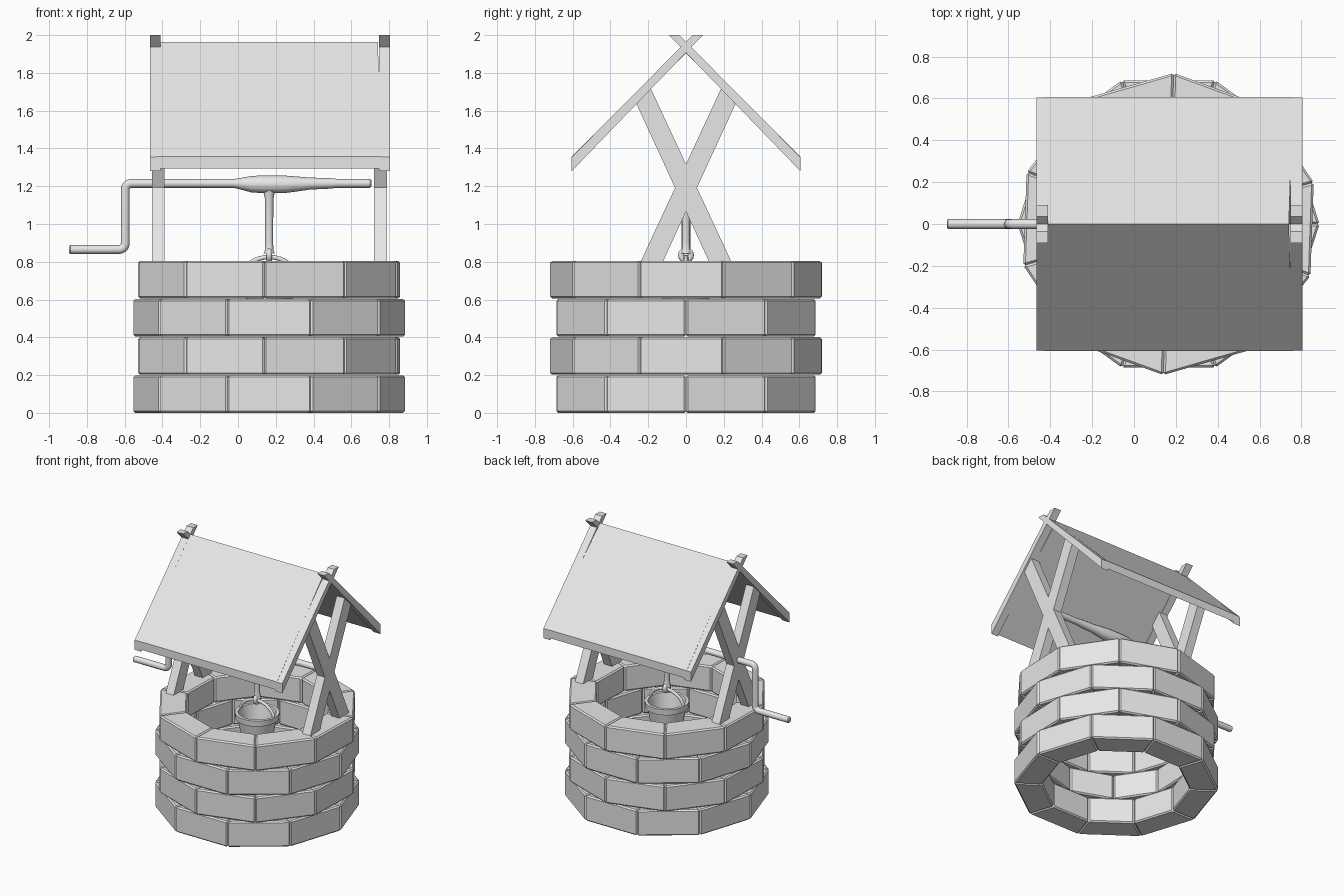
import bpy, bmesh, math
from mathutils import Vector

if "Cube" in bpy.data.objects:
    bpy.data.objects.remove(bpy.data.objects["Cube"], do_unlink=True)

CX = 0.165  # centre of the stone shaft

grey = bpy.data.materials.new("plain_grey")
grey.use_nodes = True
grey.diffuse_color = (0.8, 0.8, 0.8, 1)
grey.node_tree.nodes["Principled BSDF"].inputs["Base Color"].default_value = (0.8, 0.8, 0.8, 1)


def finish(name, bm, smooth=False):
    bmesh.ops.recalc_face_normals(bm, faces=bm.faces)
    mesh = bpy.data.meshes.new(name)
    bm.to_mesh(mesh)
    bm.free()
    mesh.materials.append(grey)
    obj = bpy.data.objects.new(name, mesh)
    bpy.context.collection.objects.link(obj)
    if smooth:
        shade(obj)
    return obj


def shade(obj):
    bpy.ops.object.select_all(action="DESELECT")
    obj.select_set(True)
    bpy.context.view_layer.objects.active = obj
    bpy.ops.object.shade_smooth_by_angle(angle=math.radians(40))


def prism(bm, points, depth):
    """Extrude a closed outline by a vector."""
    face = bm.faces.new([bm.verts.new(p) for p in points])
    out = bmesh.ops.extrude_face_region(bm, geom=[face])
    verts = [v for v in out["geom"] if isinstance(v, bmesh.types.BMVert)]
    bmesh.ops.translate(bm, verts=verts, vec=Vector(depth))


def beam(name, profile, x0, x1, side):
    """Side profile in y and z, mirrored by side, running from x0 to x1."""
    bm = bmesh.new()
    prism(bm, [(x0, y * side, z) for y, z in profile], (x1 - x0, 0, 0))
    return finish(name, bm)


def tube(name, points, radius, cyclic=False):
    """Round tube along points (x, z, radius factor) in the y = 0 plane."""
    cu = bpy.data.curves.new(name, "CURVE")
    cu.dimensions = "3D"
    cu.bevel_depth = radius
    cu.bevel_resolution = 4
    cu.use_fill_caps = True
    sp = cu.splines.new("POLY")
    sp.points.add(len(points) - 1)
    for p, (x, z, r) in zip(sp.points, points):
        p.co = (x, 0, z, 1)
        p.radius = r
    obj = bpy.data.objects.new(name, cu)
    bpy.context.collection.objects.link(obj)
    bpy.ops.object.select_all(action="DESELECT")
    obj.select_set(True)
    bpy.context.view_layer.objects.active = obj
    bpy.ops.object.convert(target="MESH")
    obj = bpy.context.view_layer.objects.active
    obj.data.materials.clear()
    obj.data.materials.append(grey)
    shade(obj)


def bend(cx, cz, r, a0, a1, steps=5):
    angles = [math.radians(a0 + (a1 - a0) * i / steps) for i in range(steps + 1)]
    return [(cx + r * math.cos(a), cz + r * math.sin(a), 1) for a in angles]


# Four courses of ten wedge stones, alternate courses turned
OUTER, INNER, PITCH = 0.722, 0.52, 0.202
for course in range(4):
    bm = bmesh.new()
    turn = 16 if course % 2 else 0
    for i in range(10):
        a, b = (math.radians(turn + 36 * k) for k in (i, i + 1))
        corners = [(OUTER, a), (OUTER, b), (INNER, b), (INNER, a)]
        prism(bm, [(CX + r * math.cos(t), r * math.sin(t), course * PITCH)
                   for r, t in corners], (0, 0, PITCH - 0.003))
    stones = finish(f"stone_course_{course + 1}", bm)
    bev = stones.modifiers.new("worn_edges", "BEVEL")
    bev.width = 0.01
    bev.segments = 1

# Crossed legs, rafters and roof panels
LEG = [(-0.245, 0.79), (-0.127, 0.79), (0.262, 1.635), (0.185, 1.715)]
RAFTER = [(-0.605, 1.28), (-0.605, 1.355), (0.035, 2.0), (0.09, 2.0)]
PANEL = [(-0.606, 1.295), (-0.606, 1.357), (0, 1.963), (0, 1.905)]
for side, where in ((1, "front"), (-1, "back")):
    for x0, x1, end in ((-0.456, -0.388, "right"), (0.72, 0.79, "left")):
        beam(f"{where}_{end}_leg", LEG, x0, x1, side)
    for x0, x1, end in ((-0.467, -0.41, "right"), (0.747, 0.805, "left")):
        beam(f"{where}_{end}_rafter", RAFTER, x0, x1, side)
    panel = beam(f"{where}_roof_panel", PANEL, CX - 0.575, CX + 0.575, side)
    for v in panel.data.vertices:  # panels widen toward the eaves
        if abs(v.co.y) > 0.5:
            v.co.x += math.copysign(0.02, v.co.x - CX)

# Axle with wound middle, and its bent crank handle
crank = [(-0.895, 0.865, 0.7), (-0.888, 0.865, 1)]
crank += bend(-0.63, 0.898, 0.033, -90, 0)
crank += bend(-0.564, 1.182, 0.033, 180, 90)
crank += [(-0.02, 1.215, 1), (0.02, 1.213, 1.35), (0.07, 1.211, 1.85), (0.14, 1.21, 2.0),
          (0.24, 1.21, 2.0), (0.31, 1.212, 1.7), (0.38, 1.214, 1.35), (0.48, 1.215, 1.2),
          (0.53, 1.215, 1), (0.698, 1.215, 1), (0.706, 1.215, 0.7)]
tube("crank_axle", crank, 0.0235)

# Rope and the tie ring around the bucket handle
tube("rope", [(CX, 1.2, 1.7), (CX, 1.165, 1.4), (CX, 1.13, 1.05), (CX, 0.9, 1),
              (CX, 0.86, 1.1), (CX, 0.845, 1.4)], 0.021)
bpy.ops.mesh.primitive_torus_add(location=(CX, 0, 0.835), rotation=(0, math.pi / 2, 0),
                                 major_radius=0.026, minor_radius=0.016,
                                 major_segments=16, minor_segments=10)
ring = bpy.context.object
ring.name = "tie_ring"
ring.data.materials.append(grey)
shade(ring)

# Bucket handle arch
arch = [math.radians(180 * i / 16) for i in range(17)]
tube("bucket_handle", [(CX + 0.145 * math.cos(a), 0.71 + 0.115 * math.sin(a), 1)
                       for a in arch], 0.012)

# Hollow bucket with a rim band
profile = [(0, 0.5), (0.105, 0.5), (0.138, 0.69), (0.155, 0.69), (0.158, 0.735),
           (0.135, 0.735), (0.095, 0.52), (0, 0.52)]
bm = bmesh.new()
pts = [bm.verts.new((CX + r, 0, z)) for r, z in profile]
edges = [bm.edges.new(pair) for pair in zip(pts, pts[1:])]
bmesh.ops.spin(bm, geom=pts + edges, cent=(CX, 0, 0), axis=(0, 0, 1),
               angle=2 * math.pi, steps=24, use_duplicate=False)
bmesh.ops.remove_doubles(bm, verts=bm.verts, dist=0.0005)
finish("bucket", bm, smooth=True)
